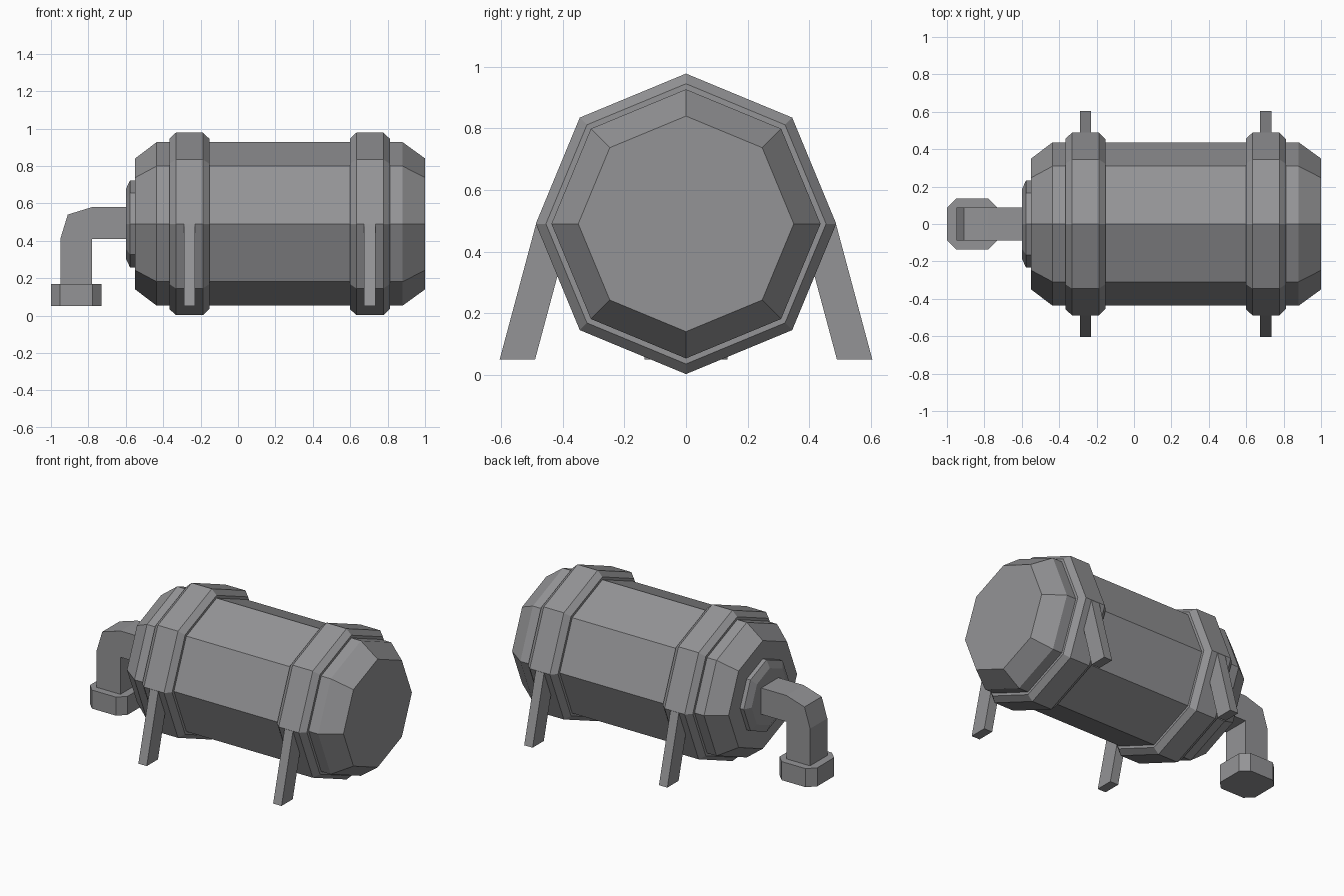
import bpy, bmesh, math

if "Cube" in bpy.data.objects:
    bpy.data.objects.remove(bpy.data.objects["Cube"])

CZ = 0.49  # height of the tank axis

# Dark grey metal for every part
metal = bpy.data.materials.new("dark_metal")
metal.diffuse_color = (0.295, 0.295, 0.305, 1)
metal.use_nodes = True
metal.node_tree.nodes["Principled BSDF"].inputs["Base Color"].default_value = metal.diffuse_color


def finish(name, bm):
    bmesh.ops.recalc_face_normals(bm, faces=bm.faces)
    me = bpy.data.meshes.new(name)
    bm.to_mesh(me)
    bm.free()
    me.materials.append(metal)
    ob = bpy.data.objects.new(name, me)
    bpy.context.collection.objects.link(ob)
    return ob


def lathe_x(name, profile, sides=8):
    """Closed solid from (x, radius) rings around the tank axis."""
    bm = bmesh.new()
    rings = []
    for x, r in profile:
        rings.append([bm.verts.new((x, r * math.sin(2 * math.pi * i / sides),
                                    CZ + r * math.cos(2 * math.pi * i / sides)))
                      for i in range(sides)])
    for a, b in zip(rings, rings[1:]):
        for i in range(sides):
            j = (i + 1) % sides
            bm.faces.new((a[i], a[j], b[j], b[i]))
    bm.faces.new(rings[0])
    bm.faces.new(rings[-1])
    return finish(name, bm)


def prism(name, points, offset):
    """Extrude a flat 3D outline along an offset vector."""
    bm = bmesh.new()
    face = bm.faces.new([bm.verts.new(p) for p in points])
    ext = bmesh.ops.extrude_face_region(bm, geom=[face], use_keep_orig=True)
    verts = [g for g in ext["geom"] if isinstance(g, bmesh.types.BMVert)]
    bmesh.ops.translate(bm, verts=verts, vec=offset)
    return finish(name, bm)


# Tank body with chamfered ends
lathe_x("tank_body", [(-0.55, 0.35), (-0.435, 0.437), (0.88, 0.437), (1.0, 0.35)])

# Pipe flange on the left end
lathe_x("pipe_flange", [(-0.6, 0.185), (-0.577, 0.233), (-0.54, 0.233)])

# Bands, each with a pair of splayed legs
for label, cx in (("left", -0.26), ("right", 0.705)):
    lathe_x(label + "_band", [(cx - 0.107, 0.455), (cx - 0.072, 0.488),
                              (cx + 0.072, 0.488), (cx + 0.107, 0.455)])
    for side, s in (("front", -1), ("back", 1)):
        outline = [(0.605, 0.05), (0.487, 0.49), (0.372, 0.49), (0.49, 0.05)]
        prism(f"{label}_{side}_leg", [(cx - 0.03, s * y, z) for y, z in outline],
              (0.06, 0, 0))

# Square elbow pipe
elbow = [(-0.59, 0.58), (-0.78, 0.58), (-0.91, 0.54), (-0.95, 0.41),
         (-0.95, 0.12), (-0.78, 0.12), (-0.78, 0.41), (-0.59, 0.41)]
prism("elbow_pipe", [(x, -0.088, z) for x, z in elbow], (0, 0.176, 0))

# Collar at the pipe mouth: square with cut corners
h, c = 0.135, 0.086
collar = [(h, -c), (h, c), (c, h), (-c, h), (-h, c), (-h, -c), (-c, -h), (c, -h)]
prism("pipe_collar", [(-0.865 + x, y, 0.05) for x, y in collar], (0, 0, 0.12))
